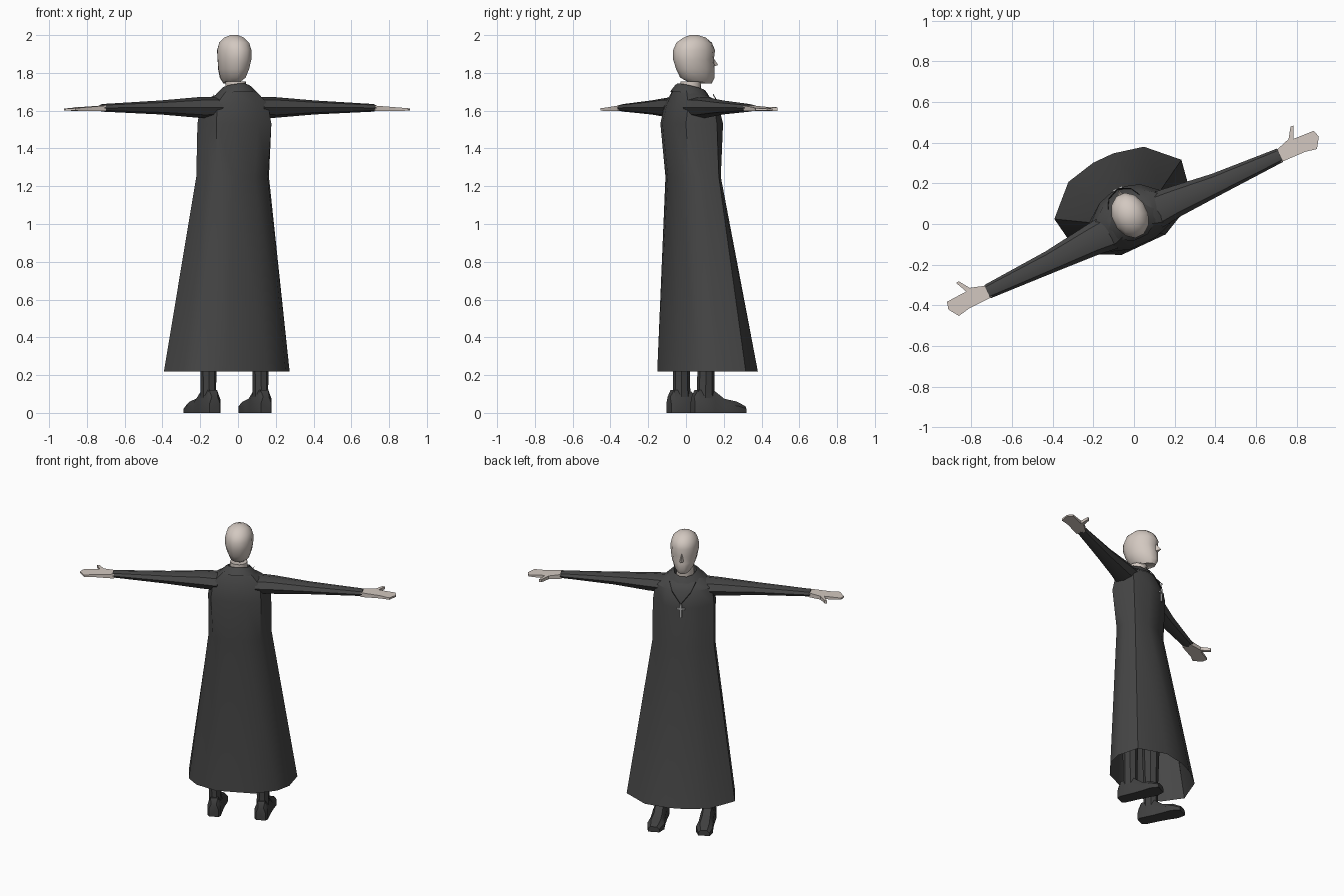
import bpy, bmesh, math
from mathutils import Matrix, Vector

if "Cube" in bpy.data.objects:
    bpy.data.objects.remove(bpy.data.objects["Cube"])

TURN = Matrix.Rotation(math.radians(25), 4, 'Z')   # the whole figure is turned


def material(name, rgb):
    m = bpy.data.materials.new(name)
    m.diffuse_color = (*rgb, 1)
    m.use_nodes = True
    m.node_tree.nodes["Principled BSDF"].inputs["Base Color"].default_value = m.diffuse_color
    return m


CLOTH = material("charcoal_cloth", (0.062, 0.062, 0.062))
LEATHER = material("dark_leather", (0.052, 0.052, 0.052))
SKIN = material("pale_skin", (0.65, 0.58, 0.53))
SILVER = material("silver", (0.42, 0.42, 0.42))
CHAIN = material("dark_chain", (0.03, 0.03, 0.03))


def finish(bm, name, mat, angle=35):
    bmesh.ops.recalc_face_normals(bm, faces=bm.faces[:])
    bm.transform(TURN)
    me = bpy.data.meshes.new(name)
    bm.to_mesh(me)
    bm.free()
    me.materials.append(mat)
    ob = bpy.data.objects.new(name, me)
    bpy.context.collection.objects.link(ob)
    bpy.ops.object.select_all(action='DESELECT')
    ob.select_set(True)
    bpy.context.view_layer.objects.active = ob
    bpy.ops.object.shade_smooth_by_angle(angle=math.radians(angle))
    return ob


def loft(name, rings, mat, cap_start=True, cap_end=True, angle=35):
    bm = bmesh.new()
    vs = [[bm.verts.new(p) for p in r] for r in rings]
    n = len(rings[0])
    for a, b in zip(vs, vs[1:]):
        for i in range(n):
            j = (i + 1) % n
            bm.faces.new((a[i], a[j], b[j], b[i]))
    if cap_start:
        bm.faces.new(vs[0])
    if cap_end:
        bm.faces.new(vs[-1])
    return finish(bm, name, mat, angle)


def oval(cx, cy, z, rx, ry, n=10, tilt=0.0):
    pts = []
    for i in range(n):
        a = math.tau * (i + 0.5) / n
        y = cy + ry * math.cos(a)
        pts.append((cx + rx * math.sin(a), y, z + tilt * (y - cy)))
    return pts


def robe_ring(half, z, su=1, sv=1, tilt=0.0):
    pts = [(x * su, (y - 0.03) * sv + 0.03) for x, y in half]
    pts += [(-x, y) for x, y in reversed(pts)]
    return [(x, y, z + tilt * (y - 0.03)) for x, y in pts]


# Long robe, open at the hem
hem = [(.055, .358), (.205, .324), (.345, .188), (.32, .04), (.258, -.043), (.12, -.112)]
waist = [(.04, .168), (.11, .152), (.197, .1), (.19, .02), (.15, -.05), (.06, -.078)]
chest = [(.04, .187), (.11, .165), (.195, .09), (.19, .0), (.16, -.075), (.07, -.105)]
loft("robe", [robe_ring(hem, .22), robe_ring(waist, 1.25), robe_ring(chest, 1.53),
              robe_ring(chest, 1.635, .93, .82),
              robe_ring(chest, 1.68, .62, .68, -.15),
              robe_ring(chest, 1.695, .48, .6, -.25)], CLOTH, cap_start=False)

# Folded collar around the neck
loft("collar", [oval(0, .03, 1.675, .125, .11, 10, -.25),
                oval(0, .03, 1.715, .085, .085, 10, -.25),
                oval(0, .03, 1.725, .072, .075, 10, -.25),
                oval(0, .03, 1.69, .06, .065, 10, -.25)],
     CLOTH, cap_start=False, cap_end=False)

# Sleeves, hands, legs and boots on both sides
palm = [(.785, .032), (.866, .057), (.901, .109), (.916, .107), (.889, .048),
        (.996, .042), (1.006, .005), (.972, -.046), (.913, -.034), (.785, -.030)]
for s, side in ((-1, "left"), (1, "right")):
    rings = []
    for u, v, z, rv, rz in ((.12, .015, 1.618, .09, .055), (.22, .015, 1.617, .078, .055),
                            (.45, .006, 1.617, .056, .037), (.795, .003, 1.615, .036, .02)):
        rings.append([(s * u, v + rv * math.cos(a), z + rz * math.sin(a))
                      for a in (math.tau * i / 8 for i in range(8))])
    loft("sleeve_" + side, rings, CLOTH)

    hand = [[(s * u, v, 1.612 - (u - .785) * .03 + d * (.015 - (u - .785) * .045))
             for u, v in palm] for d in (-1, 1)]
    loft("hand_" + side, hand, SKIN, angle=25)

    loft("leg_" + side, [oval(s * .152, .045, z, rx, ry, 8) for z, rx, ry in
                         ((.06, .043, .055), (.13, .04, .047), (.22, .042, .046), (.65, .06, .06))],
         LEATHER)

    foot = []
    for v, u, w, h in ((-.03, .15, .03, .085), (-.01, .15, .042, .12), (.08, .152, .043, .12),
                       (.14, .153, .046, .075), (.21, .155, .054, .06), (.262, .16, .036, .036)):
        foot.append([(s * (u + k * w), v, f * h) for k, f in
                     ((-1, 0), (-1, .6), (-.55, 1), (.55, 1), (1, .6), (1, 0))])
    loft("boot_" + side, foot, LEATHER)

# Head and neck
rings = []
for z, w, back, front in ((1.66, .055, -.03, .08), (1.755, .054, -.028, .085),
                          (1.745, .036, .03, .148), (1.775, .062, -.03, .163),
                          (1.82, .078, -.052, .162), (1.87, .087, -.068, .156),
                          (1.92, .088, -.069, .163), (1.96, .078, -.05, .145),
                          (1.987, .052, -.01, .11), (2.0, .02, .025, .07)):
    rings.append(oval(0, (back + front) / 2, z, w, (front - back) / 2, 12))
loft("head", rings, SKIN, angle=50)

# Nose
bm = bmesh.new()
nose = [bm.verts.new(p) for p in ((0, .153, 1.89), (-.017, .148, 1.832), (.017, .148, 1.832),
                                  (0, .188, 1.842))]
for f in ((0, 1, 3), (0, 3, 2), (1, 2, 3), (0, 2, 1)):
    bm.faces.new([nose[i] for i in f])
finish(bm, "nose", SKIN, 20)


# Pendant cross made of two bars
bm = bmesh.new()
for z, sx, sz in ((1.51, .012, .09), (1.525, .052, .012)):
    bmesh.ops.create_cube(bm, size=1, matrix=Matrix.Translation((0, .191, z))
                          @ Matrix.Diagonal((sx, .009, sz, 1)))
finish(bm, "pendant_cross", SILVER, 30)

# Thin necklace cord
path = [(-.085, .12, 1.685), (-.06, .165, 1.63), (0, .191, 1.555),
        (.06, .165, 1.63), (.085, .12, 1.685)]
loft("necklace", [[(x, y + .003 * math.cos(a), z + .003 * math.sin(a))
                   for a in (0, math.tau / 4, math.tau / 2, math.tau * .75)]
                  for x, y, z in path], CHAIN)
